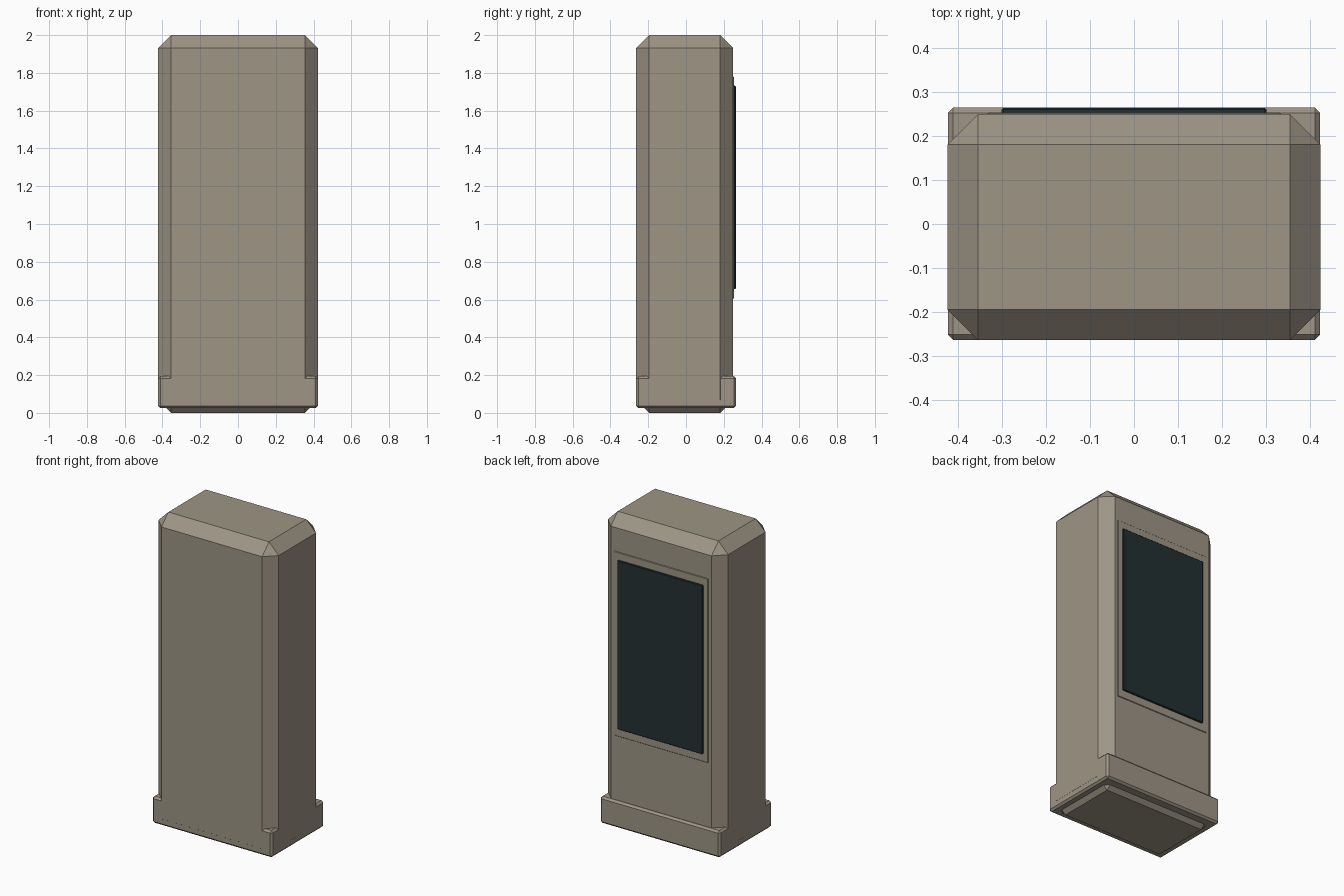
import bpy

if "Cube" in bpy.data.objects:
    bpy.data.objects.remove(bpy.data.objects["Cube"])


def material(name, rgb):
    m = bpy.data.materials.new(name)
    m.diffuse_color = (*rgb, 1)
    m.use_nodes = True
    m.node_tree.nodes["Principled BSDF"].inputs["Base Color"].default_value = m.diffuse_color
    return m


def box(name, x, y, z, bevel, mat):
    """Chamfered box spanning the given (min, max) ranges."""
    bpy.ops.mesh.primitive_cube_add(size=1)
    ob = bpy.context.object
    ob.name = name
    for v in ob.data.vertices:
        v.co = [(r[0] + r[1]) / 2 + c * (r[1] - r[0]) for c, r in zip(v.co, (x, y, z))]
    mod = ob.modifiers.new("chamfer", 'BEVEL')
    mod.width = bevel
    mod.segments = 1
    ob.data.materials.append(mat)
    return ob


casing = material("casing", (0.34, 0.30, 0.235))
glass = material("dark_glass", (0.017, 0.03, 0.032))

# Tall cabinet with wide chamfers, reaching the floor through the plinth
box("cabinet", (-0.424, 0.424), (-0.264, 0.25), (0, 2), 0.069, casing)

# Plinth band around the bottom
box("plinth", (-0.4235, 0.4235), (-0.2635, 0.265), (0.025, 0.195), 0.012, casing)

# Screen surround and screen on the back face
box("screen_surround", (-0.334, 0.334), (0.235, 0.254), (0.605, 1.78), 0.003, casing)
box("screen", (-0.301, 0.301), (0.245, 0.264), (0.655, 1.732), 0.004, glass)
